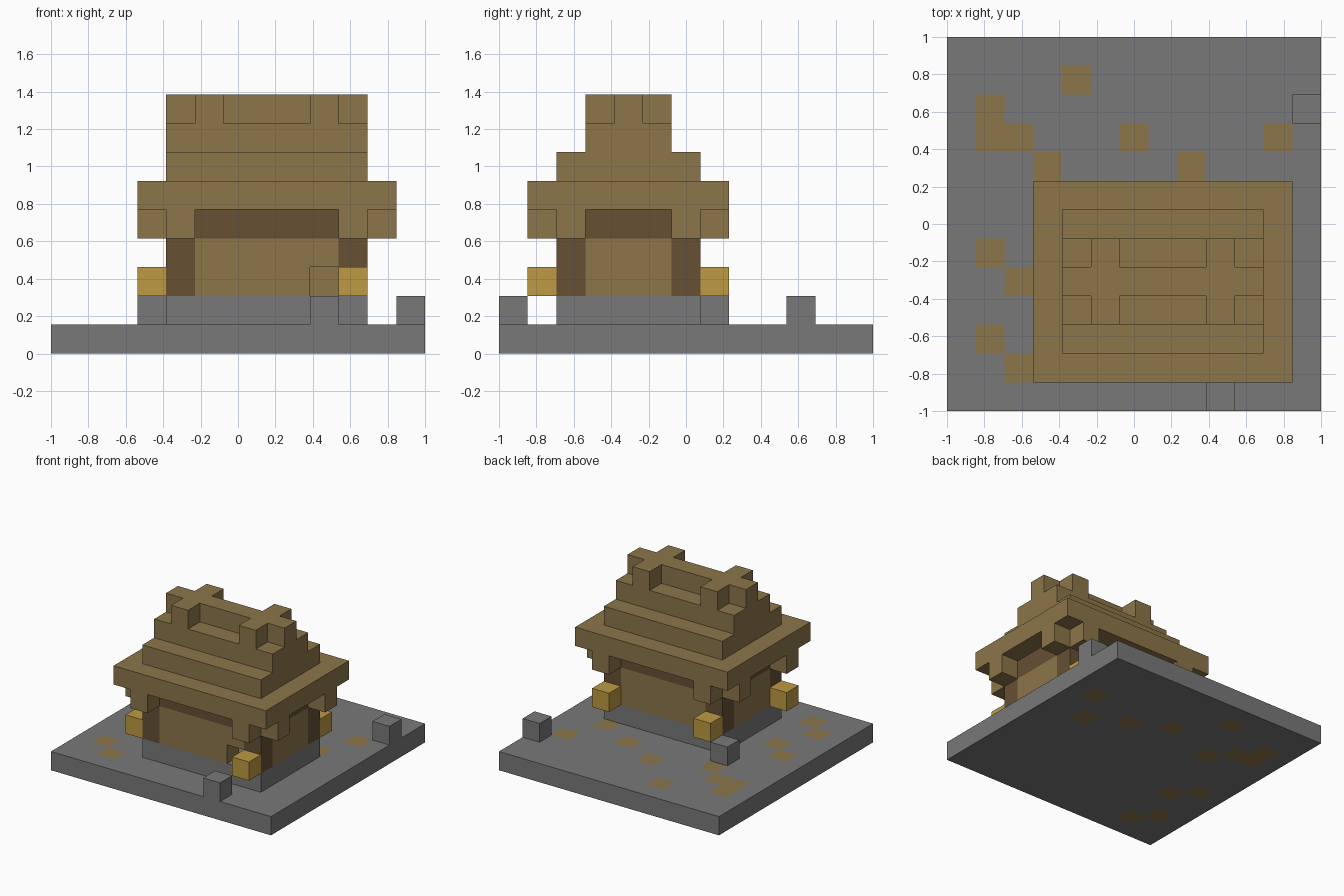
import bpy
import bmesh
from mathutils import Vector

CELLS = 13
U = 2 / CELLS  # edge of one block

if "Cube" in bpy.data.objects:
    bpy.data.objects.remove(bpy.data.objects["Cube"], do_unlink=True)


def material(name, rgb):
    m = bpy.data.materials.new(name)
    m.use_nodes = True
    m.diffuse_color = (*rgb, 1)
    m.node_tree.nodes["Principled BSDF"].inputs["Base Color"].default_value = (*rgb, 1)
    return m


stone = material("stone grey", (0.19, 0.19, 0.19))
wood = material("wood brown", (0.265, 0.18, 0.068))
timber = material("dark timber", (0.133, 0.08, 0.034))
glow = material("lantern gold", (0.515, 0.32, 0.055))


def make_object(name, bm, *mats):
    mesh = bpy.data.meshes.new(name)
    bm.to_mesh(mesh)
    bm.free()
    for m in mats:
        mesh.materials.append(m)
    obj = bpy.data.objects.new(name, mesh)
    bpy.context.scene.collection.objects.link(obj)
    return obj


def block(name, mat, i, j, k, ni=1, nj=1, nk=1):
    """Box of ni x nj x nk blocks whose lowest corner is block (i, j, k)."""
    bm = bmesh.new()
    bmesh.ops.create_cube(bm, size=1)
    size = Vector((ni, nj, nk)) * U
    bmesh.ops.scale(bm, vec=size, verts=bm.verts)
    bmesh.ops.translate(bm, vec=Vector((i, j, k)) * U + size / 2 - Vector((1, 1, 0)),
                        verts=bm.verts)
    return make_object(name, bm, mat)


# Ground slab with earth patches
patches = {(4, 11), (1, 10), (1, 9), (2, 9), (3, 8), (6, 9), (8, 8),
           (11, 9), (10, 7), (1, 5), (2, 4), (1, 2), (2, 1)}
bm = bmesh.new()
bmesh.ops.create_grid(bm, x_segments=CELLS, y_segments=CELLS, size=1)
bmesh.ops.translate(bm, vec=(0, 0, U), verts=bm.verts)
for f in bm.faces:
    c = f.calc_center_median()
    f.material_index = int((int((c.x + 1) / U), int((c.y + 1) / U)) in patches)
ground = make_object("ground_slab", bm, stone, wood)
solid = ground.modifiers.new("thickness", 'SOLIDIFY')
solid.thickness = U
solid.offset = -1

# Loose stones and foundation
for i, j in ((9, 0), (12, 10), (3, 7)):
    block("loose_stone", stone, i, j, 1)
block("foundation", stone, 4, 2, 1, 7, 5, 1)

# Corner posts, with eave brackets on both outer sides
for i, out_i in ((4, 3), (10, 11)):
    for j, out_j in ((2, 1), (6, 7)):
        block("corner_post", timber, i, j, 2, 1, 1, 3)
        block("eave_bracket", wood, i, out_j, 4)
        block("eave_bracket", wood, out_i, j, 4)

# Walls, with a low opening at the front
block("front_wall", wood, 5, 2, 2, 4, 1, 2)
block("front_wall_over_opening", wood, 9, 2, 3)
block("back_wall", wood, 5, 6, 2, 5, 1, 2)
for i in (4, 10):
    block("side_wall", wood, i, 3, 2, 1, 3, 2)
    block("side_lintel", timber, i, 3, 4, 1, 3, 1)
for j in (2, 6):
    block("long_lintel", timber, 5, j, 4, 5, 1, 1)

# Stepped roof
block("roof_eaves", wood, 3, 1, 5, 9, 7, 1)
block("roof_middle", wood, 4, 2, 6, 7, 5, 1)
block("roof_upper", wood, 4, 3, 7, 7, 3, 1)
block("roof_ridge", wood, 4, 4, 8, 7, 1, 1)
for i in (5, 9):
    for j in (3, 5):
        block("ridge_crosspiece", wood, i, j, 8)

# Lanterns hung at the corners
for i, j in ((10, 1), (3, 2), (10, 7), (4, 7)):
    block("lantern", glow, i, j, 2)
